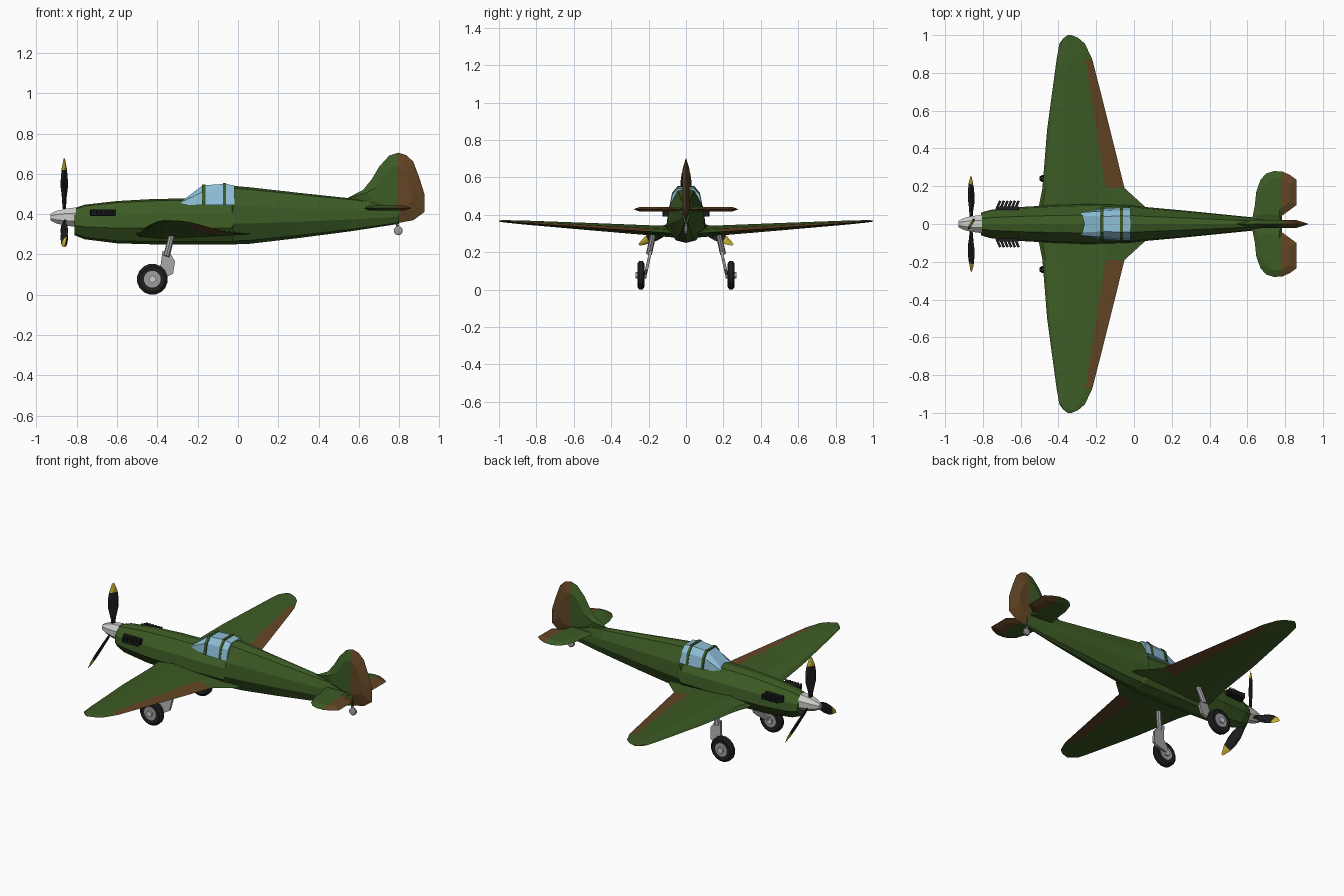
import bpy, bmesh, math
from mathutils import Matrix, Vector

if "Cube" in bpy.data.objects:
    bpy.data.objects.remove(bpy.data.objects["Cube"])


def mat(name, r, g, b):
    m = bpy.data.materials.new(name)
    m.diffuse_color = (r, g, b, 1)
    m.use_nodes = True
    m.node_tree.nodes["Principled BSDF"].inputs["Base Color"].default_value = m.diffuse_color
    return m


GREEN = mat("olive green", 0.046, 0.105, 0.018)
BROWN = mat("earth brown", 0.125, 0.06, 0.018)
GLASS = mat("canopy blue", 0.27, 0.52, 0.68)
BLACK = mat("rubber black", 0.014, 0.014, 0.015)
YELLOW = mat("tip yellow", 0.58, 0.46, 0.03)
LIGHT = mat("light metal", 0.6, 0.6, 0.58)
GREY = mat("gear grey", 0.34, 0.34, 0.34)


def finish(bm, name, mats, rule=None, matrix=None):
    bmesh.ops.recalc_face_normals(bm, faces=bm.faces)
    if rule:
        for f in bm.faces:
            f.material_index = rule(f.calc_center_median())
    if matrix:
        bm.transform(matrix)
        bmesh.ops.recalc_face_normals(bm, faces=bm.faces)
    me = bpy.data.meshes.new(name)
    bm.to_mesh(me)
    bm.free()
    for m in mats:
        me.materials.append(m)
    ob = bpy.data.objects.new(name, me)
    bpy.context.collection.objects.link(ob)
    return ob


def loft(rings, closed=False):
    """Skin a list of equal-length rings and cap the ends."""
    bm = bmesh.new()
    vs = [[bm.verts.new(p) for p in r] for r in rings]
    n = len(vs[0])
    for a, b in zip(vs, vs[1:]):
        for i in range(n):
            bm.faces.new((a[i], a[(i + 1) % n], b[(i + 1) % n], b[i]))
    bm.faces.new(vs[0])
    bm.faces.new(vs[-1])
    return bm


def lens(name, outline, thick, inset, mats, split=None, matrix=None):
    """Thin-edged plate in local xz; split = (axis, value) starts second colour."""
    c = Vector((sum(p[0] for p in outline), sum(p[1] for p in outline))) / len(outline)

    def ring(y, k):
        return [(c.x + (u - c.x) * k, y, c.y + (v - c.y) * k) for u, v in outline]
    bm = loft([ring(-thick / 2, inset), ring(0, 1), ring(thick / 2, inset)])
    rule = None
    if split:
        ax, val = split
        no = Vector((0, 0, 0))
        no[ax] = 1
        bmesh.ops.triangulate(bm, faces=[f for f in bm.faces if len(f.verts) > 4])
        bmesh.ops.bisect_plane(bm, geom=bm.verts[:] + bm.edges[:] + bm.faces[:],
                               plane_co=no * val, plane_no=no)
        rule = lambda p: int(p[ax] > val)
    return finish(bm, name, mats, rule, matrix)


def lathe(name, profile, axis, center, segs, m):
    """Spin (position, radius) points about the x or y axis."""
    rings = []
    for a, r in profile:
        ring = []
        for i in range(segs):
            t = 2 * math.pi * (i + 0.5) / segs
            u, v = r * math.cos(t), r * math.sin(t)
            p = Vector((a, u, v)) if axis == 'x' else Vector((u, a, v))
            ring.append(p + Vector(center))
        rings.append(ring)
    return finish(loft(rings), name, [m])


def rod(name, a, b, r, m, segs=8):
    a, b = Vector(a), Vector(b)
    d = b - a
    bm = bmesh.new()
    bmesh.ops.create_cone(bm, cap_ends=True, segments=segs, radius1=r, radius2=r, depth=d.length)
    q = d.to_track_quat('Z', 'Y').to_matrix().to_4x4()
    return finish(bm, name, [m], None, Matrix.Translation((a + b) / 2) @ q)


def box(name, loc, size, rot, m):
    bm = bmesh.new()
    bmesh.ops.create_cube(bm, size=1)
    return finish(bm, name, [m], None, Matrix.Translation(loc) @ rot @ Matrix.Diagonal((*size, 1)))


# Fuselage: x, bottom, top, half width
half = [(0.5, 0.06), (1.0, 0.36), (0.92, 0.66), (0.45, 0.96)]
stations = [(-0.81, 0.295, 0.43, 0.06), (-0.76, 0.275, 0.447, 0.075), (-0.6, 0.255, 0.465, 0.09),
            (-0.42, 0.25, 0.475, 0.1), (-0.25, 0.25, 0.478, 0.106), (-0.03, 0.25, 0.478, 0.1),
            (-0.02, 0.25, 0.54, 0.1), (0.06, 0.253, 0.533, 0.09), (0.29, 0.28, 0.507, 0.069),
            (0.56, 0.315, 0.478, 0.042), (0.8, 0.352, 0.45, 0.018)]
rings = []
for x, zb, zt, w in stations:
    h = zt - zb
    right = [(x, w * a, zb + h * b) for a, b in half]
    left = [(x, -w * a, zb + h * b) for a, b in reversed(half)]
    rings.append([(x, 0, zb)] + right + [(x, 0, zt)] + left)
finish(loft(rings), "fuselage", [GREEN])


# Canopy and its frames
def canopy_ring(x, zt, wb, wt, g=0.0):
    zm = 0.45 + (zt - 0.45) * 0.62
    wm = wb * 0.4 + wt * 0.6 + 0.012
    pts = [(wb, 0.445), (wm, zm), (wt, zt - 0.004), (-wt, zt - 0.004), (-wm, zm), (-wb, 0.445)]
    return [(x, y * (1 + g), z + g * 0.06) for y, z in pts]


finish(loft([canopy_ring(-0.28, 0.468, 0.055, 0.045), canopy_ring(-0.175, 0.547, 0.082, 0.04),
             canopy_ring(-0.065, 0.554, 0.088, 0.042), canopy_ring(-0.018, 0.546, 0.088, 0.042)]),
       "canopy", [GLASS])
for x, zt in ((-0.17, 0.549), (-0.067, 0.556)):
    finish(loft([canopy_ring(x - 0.008, zt, 0.085, 0.042, 0.04),
                 canopy_ring(x + 0.008, zt, 0.085, 0.042, 0.04)]), "canopy_frame", [GREEN])

# Wings: span, leading edge, hinge, trailing edge, thickness
wing = [(0.0, -0.52, -0.13, 0.08, 0.062), (0.09, -0.505, -0.14, 0.06, 0.06),
        (0.19, -0.485, -0.15, -0.05, 0.054), (0.5, -0.46, -0.199, -0.127, 0.04),
        (0.87, -0.41, -0.257, -0.22, 0.021), (0.955, -0.395, -0.29, -0.26, 0.014),
        (0.985, -0.372, -0.315, -0.295, 0.01), (1.0, -0.35, -0.338, -0.33, 0.006)]
for s in (-1, 1):
    rings = []
    for y, le, hi, te, t in wing:
        z = 0.304 + 0.063 * y
        q = le + (hi - le) * 0.35
        e = le + (hi - le) * 0.05
        rings.append([(le, s * y, z - t * 0.1), (e, s * y, z + t * 0.2), (q, s * y, z + t * 0.52),
                      (hi, s * y, z + t * 0.22), (te, s * y, z - t * 0.12),
                      (hi, s * y, z - t * 0.3), (q, s * y, z - t * 0.48), (e, s * y, z - t * 0.3)])
    bm = loft(rings)
    n = 8
    bm.faces.ensure_lookup_table()
    for k in (2, 3):          # spans between root fillet and wing tip
        for i in (3, 4):      # faces aft of the hinge
            bm.faces[k * n + i].material_index = 1
    finish(bm, "wing", [GREEN, BROWN])

# Tail fin with rudder
lens("tail_fin", [(0.54, 0.478), (0.62, 0.52), (0.665, 0.575), (0.7, 0.635), (0.75, 0.69), (0.795, 0.705),
                  (0.835, 0.693), (0.87, 0.66), (0.9, 0.58), (0.925, 0.5), (0.925, 0.41),
                  (0.87, 0.37), (0.79, 0.355), (0.6, 0.42)],
     0.04, 0.6, [GREEN, BROWN], (0, 0.79))

# Tailplanes with elevators
plan = [(0.62, 0), (0.64, 0.1), (0.647, 0.17), (0.67, 0.235), (0.7, 0.267), (0.74, 0.28), (0.785, 0.278),
        (0.825, 0.26), (0.86, 0.235), (0.86, 0.1), (0.785, 0.045), (0.78, 0)]
for s in (-1, 1):
    lens("tailplane", plan, 0.026, 0.7, [GREEN, BROWN], (0, 0.78),
         Matrix.Translation((0, 0, 0.43)) @ Matrix.Rotation(-s * math.pi / 2, 4, 'X'))

# Spinner and propeller
lathe("spinner", [(-0.93, 0.018), (-0.9, 0.034), (-0.86, 0.045), (-0.805, 0.052)],
      'x', (0, 0, 0.385), 8, LIGHT)
edge = [(0.01, 0.02), (0.016, 0.07), (0.033, 0.14), (0.034, 0.19), (0.026, 0.24), (0.007, 0.29)]
blade = edge + [(-u, v) for u, v in reversed(edge)]
for i in range(3):
    lens("propeller_blade", blade, 0.014, 0.7, [BLACK, YELLOW], (2, 0.235),
         Matrix.Translation((-0.862, 0, 0.385)) @ Matrix.Rotation(i * math.tau / 3, 4, 'X')
         @ Matrix.Rotation(math.radians(60), 4, 'Z'))

for s in (-1, 1):
    # Exhaust stubs
    box("exhaust_plate", (-0.67, s * 0.083, 0.407), (0.12, 0.02, 0.034), Matrix(), BLACK)
    for i in range(6):
        box("exhaust_stub", (-0.718 + i * 0.0195, s * 0.1, 0.407), (0.013, 0.05, 0.03),
            Matrix.Rotation(-s * 0.4, 4, 'Z'), BLACK)
    # Main landing gear
    rod("gear_leg", (-0.325, s * 0.172, 0.31), (-0.355, s * 0.198, 0.19), 0.016, GREY)
    side = [(-0.375, 0.215), (-0.345, 0.22), (-0.312, 0.165), (-0.322, 0.105),
            (-0.35, 0.09), (-0.42, 0.075), (-0.425, 0.1), (-0.385, 0.14)]
    finish(loft([[(x, s * (0.232 - 0.22 * (z - 0.075) + d), z) for x, z in side]
                 for d in (-0.022, -0.006)]), "gear_plate", [GREY])
    c = (-0.425, s * 0.241, 0.077)
    lathe("tyre", [(-0.016, 0.05), (-0.018, 0.064), (-0.01, 0.077), (0.01, 0.077),
                   (0.018, 0.064), (0.016, 0.05)], 'y', c, 16, BLACK)
    lathe("wheel_hub", [(-0.019, 0.042), (0.019, 0.042)], 'y', c, 16, GREY)
    lathe("wheel_cap", [(-0.03, 0.018), (0.03, 0.018)], 'y', c, 10, LIGHT)

# Tail wheel
rod("tail_wheel_leg", (0.785, 0, 0.37), (0.795, 0, 0.325), 0.007, GREY)
lathe("tail_wheel", [(-0.01, 0.015), (-0.006, 0.023), (0.006, 0.023), (0.01, 0.015)],
      'y', (0.795, 0, 0.318), 10, GREY)
